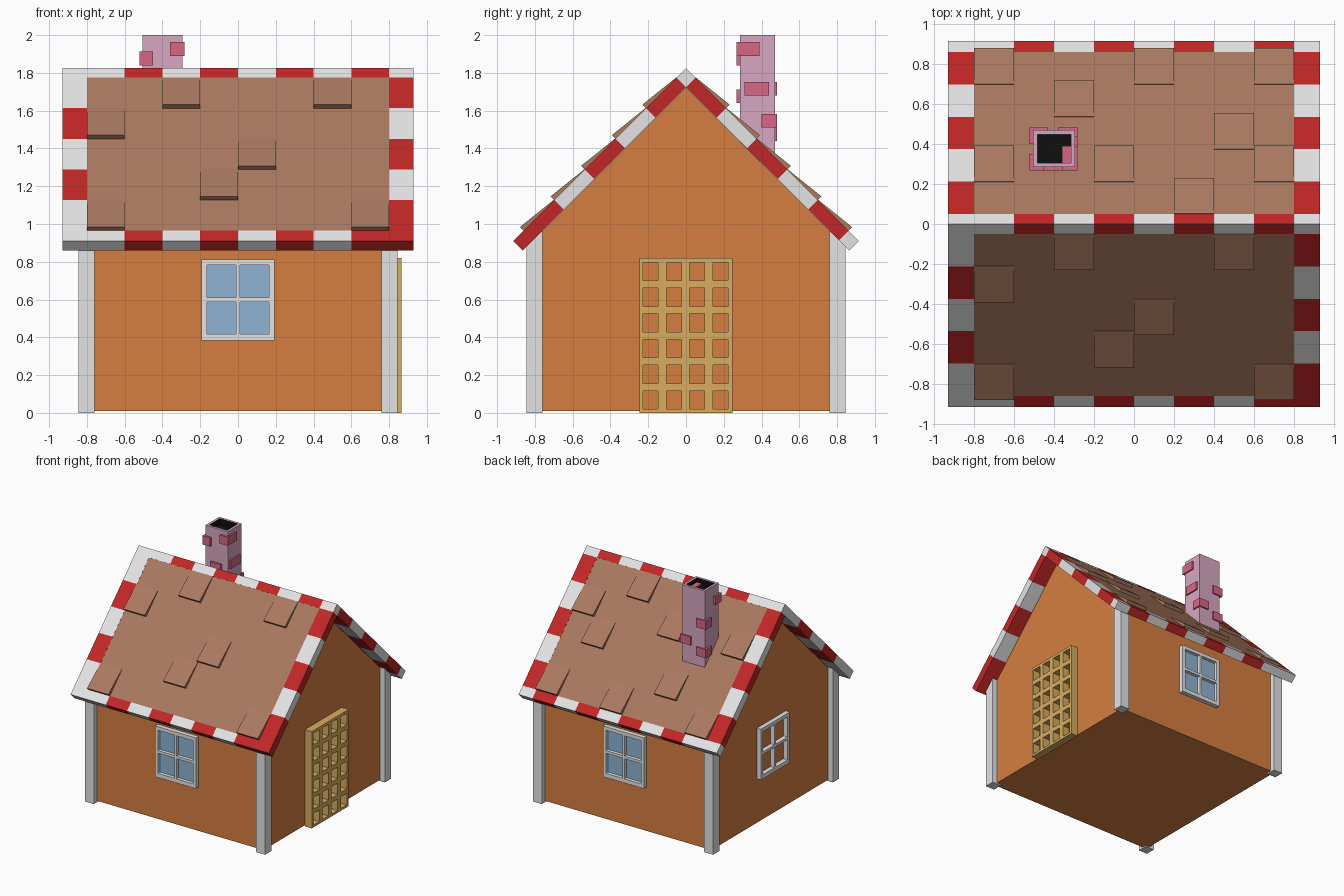
import bpy, bmesh, math
from mathutils import Matrix

if "Cube" in bpy.data.objects:
    bpy.data.objects.remove(bpy.data.objects["Cube"])

COLOURS = {"orange": (214, 127, 64), "white": (228, 228, 228), "red": (194, 38, 38),
           "brown": (170, 121, 96), "tan": (216, 172, 97), "glass_blue": (142, 180, 210),
           "pink": (216, 167, 194), "brick_pink": (216, 103, 134), "black": (14, 14, 14)}


def linear(c):
    c /= 255
    return c / 12.92 if c <= 0.04045 else ((c + 0.055) / 1.055) ** 2.4


MATS = {}
for key, rgb in COLOURS.items():
    MATS[key] = bpy.data.materials.new(key)
    MATS[key].diffuse_color = (*[linear(c) for c in rgb], 1)


def finish(name, bm, mats, matrix=None):
    bmesh.ops.recalc_face_normals(bm, faces=bm.faces)
    me = bpy.data.meshes.new(name)
    bm.to_mesh(me)
    bm.free()
    for m in mats:
        me.materials.append(MATS[m])
    ob = bpy.data.objects.new(name, me)
    bpy.context.collection.objects.link(ob)
    if matrix:
        ob.matrix_world = matrix
    return ob


def prism(bm, pts, x0, x1, mi=0):
    """Extrude a (y, z) profile from x0 to x1."""
    a = [bm.verts.new((x0, y, z)) for y, z in pts]
    b = [bm.verts.new((x1, y, z)) for y, z in pts]
    faces = [bm.faces.new(a), bm.faces.new(b[::-1])]
    n = len(pts)
    for i in range(n):
        j = (i + 1) % n
        faces.append(bm.faces.new((a[i], b[i], b[j], a[j])))
    for f in faces:
        f.material_index = mi


def box(bm, x0, x1, y0, y1, z0, z1, mi=0):
    prism(bm, [(y0, z0), (y1, z0), (y1, z1), (y0, z1)], x0, x1, mi)


def lattice(name, us, vs, depth, mat, matrix):
    """Plate in the local xz plane, odd cells left open, thickened towards -y."""
    bm = bmesh.new()
    grid = [[bm.verts.new((u, 0, v)) for v in vs] for u in us]
    for i in range(len(us) - 1):
        for j in range(len(vs) - 1):
            if not (i % 2 and j % 2):
                bm.faces.new((grid[i][j], grid[i + 1][j], grid[i + 1][j + 1], grid[i][j + 1]))
    ext = bmesh.ops.extrude_face_region(bm, geom=bm.faces[:])
    moved = [g for g in ext["geom"] if isinstance(g, bmesh.types.BMVert)]
    bmesh.ops.translate(bm, verts=moved, vec=(0, -depth, 0))
    return finish(name, bm, [mat], matrix)


def wall_matrix(angle):
    return Matrix.Rotation(math.radians(angle), 4, 'Z') @ Matrix.Translation((0, -0.8, 0))


# House body
bm = bmesh.new()
prism(bm, [(-.8, .01), (.8, .01), (.8, .92), (0, 1.72), (-.8, .92)], -.8, .8)
finish("walls", bm, ["orange"])

# Corner posts, tops cut to the roof slope
bm = bmesh.new()
for sx in (-1, 1):
    for sy in (-1, 1):
        pts = [(sy * .76, 0), (sy * .845, 0), (sy * .845, .88), (sy * .76, .965)]
        prism(bm, pts, sx * .76, sx * .845)
finish("corner_posts", bm, ["white"])

# Roof: s runs down the slope, n is the outward offset from its surface
RIDGE, R2 = 1.825, math.sqrt(2)
T = .05 * R2
ROWS = [R2 * (.05 + .162 * k) for k in range(6)] + [R2 * .915]


def slope(side, s, n):
    return (side * (s + n) / R2, RIDGE + (n - s) / R2)


def slab(bm, side, x0, x1, s0, s1, n0, n1, mi=0):
    prism(bm, [slope(side, s0, n0), slope(side, s1, n0),
               slope(side, s1, n1), slope(side, s0, n1)], x0, x1, mi)


bm = bmesh.new()
for side in (-1, 1):
    slab(bm, side, -.8, .8, ROWS[0], ROWS[5], -T, -.001)
finish("roof_panels", bm, ["brown"])

# Striped trim: ridge, eaves and gable edges
bm = bmesh.new()
diamond = [(0, RIDGE), (.05, RIDGE - .05), (0, RIDGE - .1), (-.05, RIDGE - .05)]
for i in range(8):
    x = -.8 + .2 * i
    prism(bm, diamond, x, x + .2, i % 2)
    for side in (-1, 1):
        slab(bm, side, x, x + .2, ROWS[5], ROWS[6], -T, 0, i % 2)
for sx in (-1, 1):
    prism(bm, diamond, sx * .8, sx * .93, 0)
    for side in (-1, 1):
        front_left = sx < 0 and side < 0
        front_right = sx > 0 and side < 0
        for k in range(6):
            red = k % 2 if front_left else 1 - k % 2
            if k == 5:
                red = int(front_right)
            slab(bm, side, sx * .8, sx * .93, ROWS[k], ROWS[k + 1], -T, 0, red)
finish("striped_trim", bm, ["white", "red"])

# Raised wedge shingles: (left x, row)
SHINGLES = {-1: [(-.4, 0), (.4, 0), (-.8, 1), (0, 2), (-.2, 3), (-.8, 4), (.6, 4)],
            1: [(.2, 0), (-.8, 1), (-.2, 1), (.6, 1), (.4, 2), (-.4, 3),
                (-.8, 4), (0, 4), (.6, 4)]}
bm = bmesh.new()
for side, tiles in SHINGLES.items():
    for x, k in tiles:
        s0, s1 = ROWS[k], ROWS[k + 1]
        prism(bm, [slope(side, s0, -.01), slope(side, s1, -.01),
                   slope(side, s1, .027), slope(side, s0, .002)], x, x + .2)
finish("shingles", bm, ["brown"])

# Chimney with a dark flue sunk in the top
bm = bmesh.new()
box(bm, -.505, -.295, .285, .47, 1.33, 2.0)
bmesh.ops.recalc_face_normals(bm, faces=bm.faces)
top = max(bm.faces, key=lambda f: f.calc_center_median().z)
bmesh.ops.inset_region(bm, faces=[top], thickness=.03)
flue = bmesh.ops.extrude_discrete_faces(bm, faces=[top])["faces"][0]
bmesh.ops.translate(bm, verts=flue.verts[:], vec=(0, 0, -.05))
flue.material_index = 1
for e in flue.edges:
    for f in e.link_faces:
        f.material_index = 1
finish("chimney", bm, ["pink", "black"])

# Chimney bricks standing proud of corners and faces
bm = bmesh.new()
for x0, x1, y0, y1, z in [(-.36, -.283, .268, .39, 1.89), (-.522, -.45, .268, .35, 1.84),
                          (-.35, -.283, .31, .44, 1.68), (-.522, -.43, .40, .482, 1.68),
                          (-.38, -.283, .40, .482, 1.51), (-.45, -.35, .268, .33, 1.64),
                          (-.522, -.43, .40, .482, 1.44)]:
    box(bm, x0, x1, y0, y1, z, z + .073)
finish("chimney_bricks", bm, ["brick_pink"])

# Windows on front, back and left; the left one has no glass
for name, angle, glass in [("front", 0, True), ("back", 180, True), ("left", -90, False)]:
    lattice(name + "_window_frame", [-.192, -.165, -.01, .01, .165, .192],
            [.382, .417, .588, .61, .782, .812], .038, "white", wall_matrix(angle))
    if glass:
        bm = bmesh.new()
        box(bm, -.17, .17, -.009, .002, .41, .79)
        finish(name + "_window_glass", bm, ["glass_blue"], wall_matrix(angle))

# Lattice door on the right gable
us, vs = [-.247], [0]
for c in range(4):
    us += [-.227 + .123 * c, -.147 + .123 * c]
for r in range(6):
    vs += [.02 + .136 * r, .117 + .136 * r]
lattice("lattice_door", us + [.247], vs + [.82], .065, "tan", wall_matrix(90))

for m in bpy.data.materials:
    if m.users and not m.is_grease_pencil:
        m.use_nodes = True
        m.node_tree.nodes["Principled BSDF"].inputs["Base Color"].default_value = m.diffuse_color
